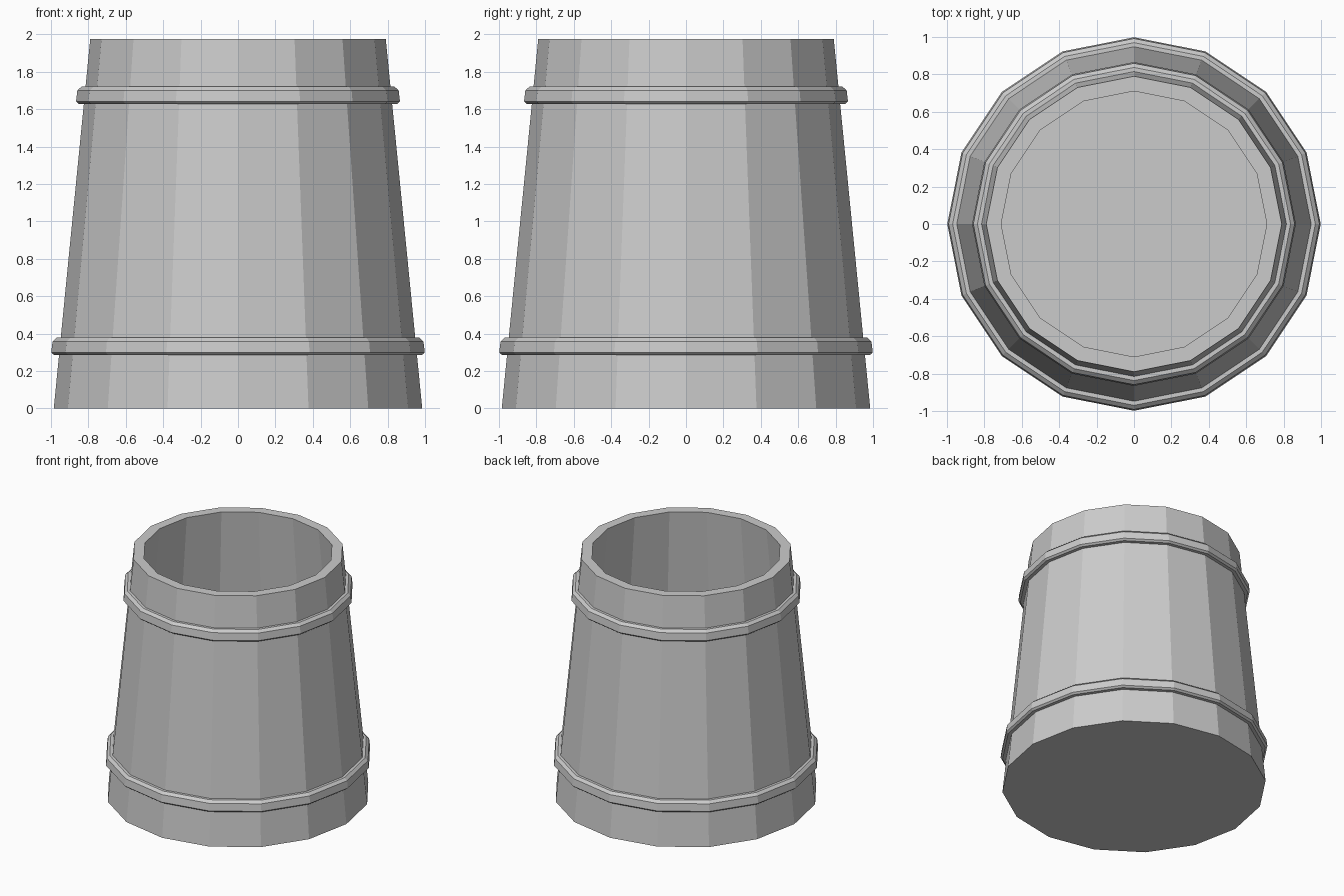
import bpy, bmesh
from math import cos, sin, tau

if "Cube" in bpy.data.objects:
    bpy.data.objects.remove(bpy.data.objects["Cube"])

SIDES = 16


def body_radius(z):
    return 0.985 - 0.195 * z / 1.975


def lathe(name, profile, closed):
    """Revolve (radius, z) points into a flat-sided solid; open profiles are capped."""
    bm = bmesh.new()
    rings = [[bm.verts.new((r * cos(tau * i / SIDES), r * sin(tau * i / SIDES), z))
              for i in range(SIDES)] for r, z in profile]
    pairs = list(zip(rings, rings[1:]))
    if closed:
        pairs.append((rings[-1], rings[0]))
    for a, b in pairs:
        for i in range(SIDES):
            j = (i + 1) % SIDES
            bm.faces.new((a[i], a[j], b[j], b[i]))
    if not closed:
        bm.faces.new(rings[0][::-1])
        bm.faces.new(rings[-1])
    bmesh.ops.recalc_face_normals(bm, faces=bm.faces)
    mesh = bpy.data.meshes.new(name)
    bm.to_mesh(mesh)
    bm.free()
    obj = bpy.data.objects.new(name, mesh)
    bpy.context.collection.objects.link(obj)
    return obj


# Hollow tapered vessel with an inner floor
lathe("vessel", [(0.985, 0), (0.79, 1.975), (0.71, 1.975),
                 (body_radius(0.08) - 0.08, 0.08)], False)


# Raised hoops with bevelled edges, following the wall taper
def hoop(name, z0):
    section = [(-0.02, 0), (0.027, 0), (0.043, 0.013),
               (0.042, 0.072), (0.022, 0.092), (-0.02, 0.092)]
    lathe(name, [(body_radius(z0 + dz) + dr, z0 + dz) for dr, dz in section], True)


hoop("lower_hoop", 0.286)
hoop("upper_hoop", 1.628)
